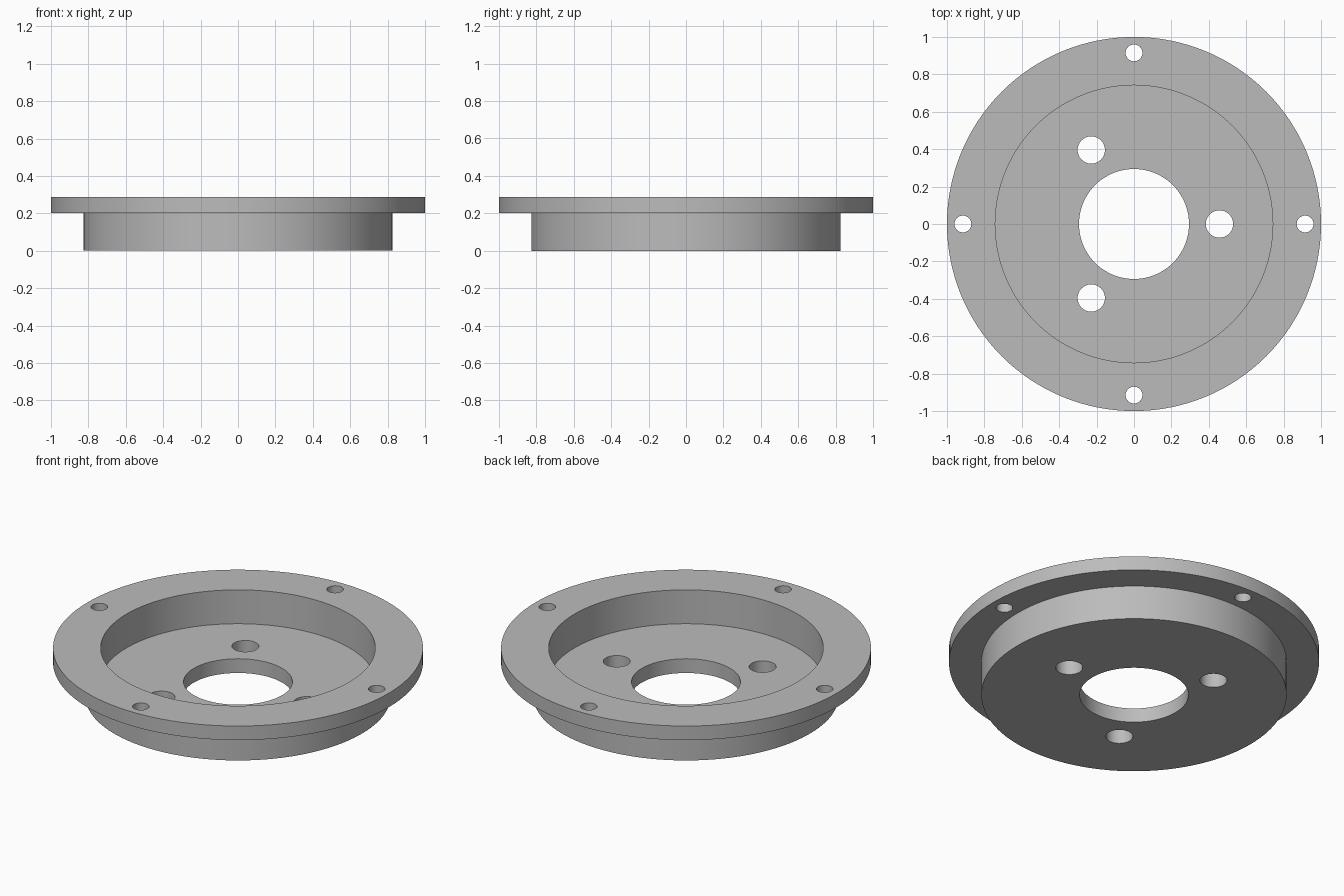
import bpy, bmesh
from math import radians, tau, cos, sin
from mathutils import Vector

if "Cube" in bpy.data.objects:
    bpy.data.objects.remove(bpy.data.objects["Cube"], do_unlink=True)

# Dimensions
FLANGE_R, BODY_R, RECESS_R, BORE_R = 1.0, 0.825, 0.742, 0.294
FLOOR_Z, FLANGE_Z, TOP_Z = 0.085, 0.203, 0.287
SEGMENTS = 128

grey = bpy.data.materials.new("plain grey")
grey.use_nodes = True
colour = (0.5, 0.5, 0.5, 1)
grey.diffuse_color = colour
grey.node_tree.nodes["Principled BSDF"].inputs["Base Color"].default_value = colour


def lathe(name, profile):
    """Turn a closed (radius, height) profile around the z axis."""
    bm = bmesh.new()
    verts = [bm.verts.new((r, 0, z)) for r, z in profile]
    edges = [bm.edges.new((v, verts[(i + 1) % len(verts)])) for i, v in enumerate(verts)]
    bmesh.ops.spin(bm, geom=verts + edges, cent=(0, 0, 0), axis=(0, 0, 1),
                   angle=tau, steps=SEGMENTS, use_merge=True)
    bmesh.ops.remove_doubles(bm, verts=bm.verts, dist=1e-5)
    bmesh.ops.recalc_face_normals(bm, faces=bm.faces)
    mesh = bpy.data.meshes.new(name)
    bm.to_mesh(mesh)
    bm.free()
    obj = bpy.data.objects.new(name, mesh)
    bpy.context.collection.objects.link(obj)
    mesh.materials.append(grey)
    return obj


def drill_ring(target, count, ring_r, hole_r):
    """Cut evenly spaced vertical holes through the target."""
    for i in range(count):
        a = tau * i / count
        bpy.ops.mesh.primitive_cylinder_add(
            vertices=48, radius=hole_r, depth=1,
            location=Vector((cos(a), sin(a), 0)) * ring_r)
        cutter = bpy.context.object
        cutter.name = "hole_cutter"
        cutter.hide_render = True
        bpy.context.view_layer.objects.active = target
        mod = target.modifiers.new("hole", "BOOLEAN")
        mod.operation, mod.solver, mod.object = "DIFFERENCE", "EXACT", cutter
        bpy.ops.object.modifier_apply(modifier=mod.name)
        bpy.data.objects.remove(cutter, do_unlink=True)


# Flanged cup with a central bore
cup = lathe("flanged_cup", [
    (BORE_R, 0), (BODY_R, 0), (BODY_R, FLANGE_Z), (FLANGE_R, FLANGE_Z),
    (FLANGE_R, TOP_Z), (RECESS_R, TOP_Z), (RECESS_R, FLOOR_Z), (BORE_R, FLOOR_Z)])

# Three holes in the floor, four in the flange
drill_ring(cup, 3, 0.457, 0.073)
drill_ring(cup, 4, 0.915, 0.045)

bpy.ops.object.select_all(action="DESELECT")
cup.select_set(True)
bpy.context.view_layer.objects.active = cup
bpy.ops.object.shade_smooth_by_angle(angle=radians(30))
